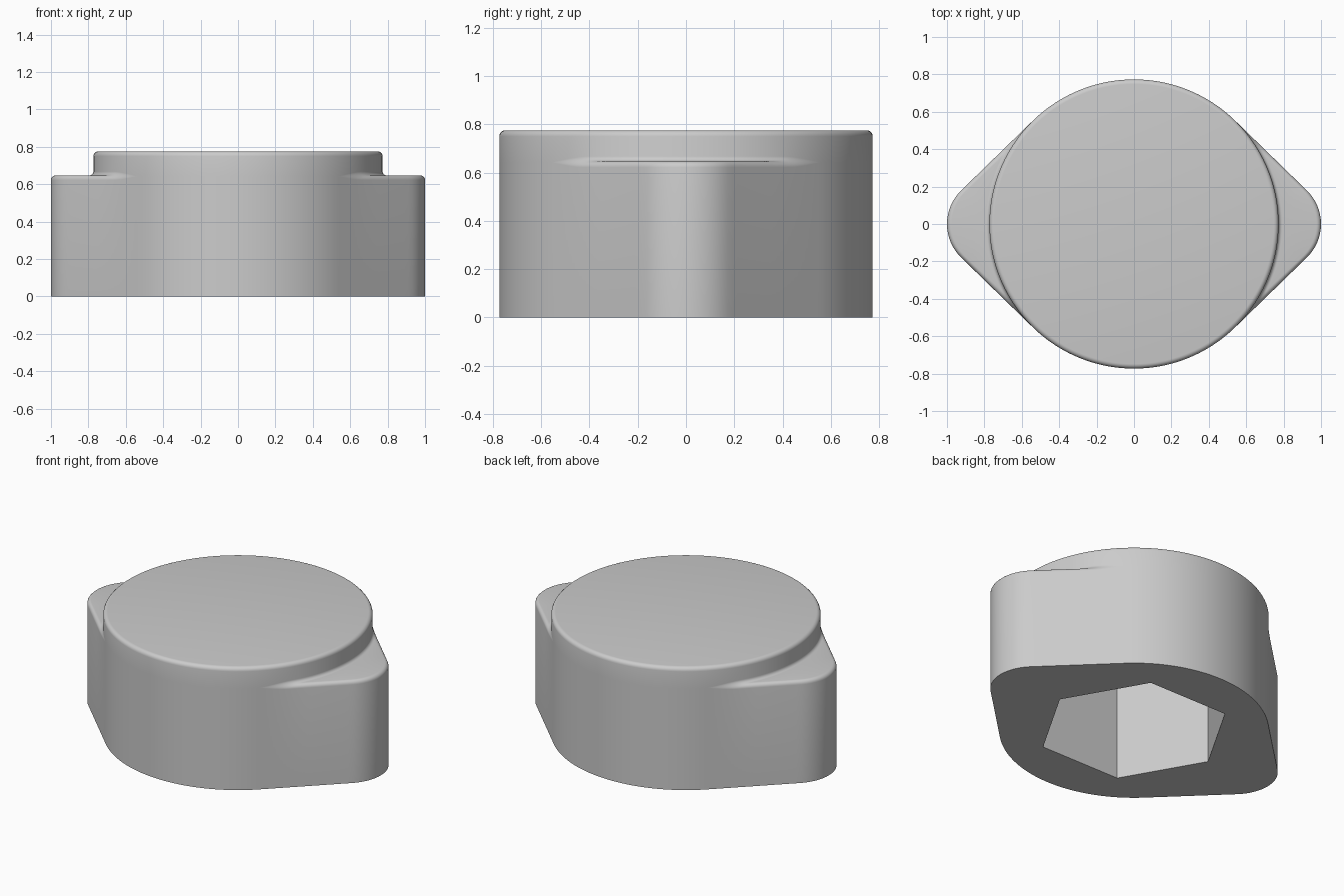
import bpy, bmesh
from math import sin, cos, sqrt, atan2, acos, pi, radians

cube = bpy.data.objects.get("Cube")
if cube:
    bpy.data.objects.remove(cube, do_unlink=True)

R, TOP = 0.773, 0.775            # round drum
TIP_R, TIP_X = 0.25, 0.75        # rounded lug ends
LUG_TOP, FILLET, COVE = 0.647, 0.025, 0.02
HEX_R, HEX_DEPTH = 0.555, 0.645  # socket underneath
SEGMENTS, STEPS = 240, 5

PHI = acos((R - TIP_R) / TIP_X)  # direction of the lug's flat flank
TIP_ANGLE = atan2(TIP_R * sin(PHI), TIP_X + TIP_R * cos(PHI))


def outline_radius(a):
    """Drum with two tangent, round-ended lugs."""
    a = atan2(abs(sin(a)), abs(cos(a)))
    if a >= PHI:
        return R
    if a > TIP_ANGLE:
        return R / cos(a - PHI)
    return TIP_X * cos(a) + sqrt(TIP_R ** 2 - (TIP_X * sin(a)) ** 2)


def hex_radius(a):
    third = pi / 3
    return HEX_R * cos(third / 2) / cos(a % third - third / 2)


def arc_rise(distance, radius):
    rest = max(radius - distance, 0)
    return sqrt(radius ** 2 - rest ** 2)


def profile(a):
    """Section from the socket ceiling, around the outside, to the top."""
    outer, socket = outline_radius(a), hex_radius(a)
    gap = outer - R
    points = [(socket, HEX_DEPTH), (socket, 0), (outer, 0)]
    # rounded lug edge, then the cove against the drum
    bends = [1 - cos(pi / 2 * i / STEPS) for i in range(STEPS + 1)]
    radii = [outer - min(FILLET, gap / 2) * b for b in bends]
    radii += [R + min(COVE, gap / 2) * b for b in reversed(bends)]
    for r in radii:
        z = LUG_TOP - FILLET + arc_rise(outer - r, FILLET)
        z += COVE - arc_rise(r - R, COVE)
        points.append((r, z))
    # rounded drum rim
    for i in range(STEPS + 1):
        t = pi / 2 * i / STEPS
        points.append((R - FILLET * (1 - cos(t)), TOP - FILLET * (1 - sin(t))))
    return points


# Sweep the section around the axis
bm = bmesh.new()
columns = []
for i in range(SEGMENTS):
    a = 2 * pi * i / SEGMENTS
    columns.append([bm.verts.new((r * cos(a), r * sin(a), z)) for r, z in profile(a)])
for i, col in enumerate(columns):
    nxt = columns[(i + 1) % SEGMENTS]
    for j in range(len(col) - 1):
        bm.faces.new((col[j], nxt[j], nxt[j + 1], col[j + 1]))
bm.faces.new([c[-1] for c in columns])   # drum top
bm.faces.new([c[0] for c in columns])    # socket ceiling
bmesh.ops.remove_doubles(bm, verts=bm.verts[:], dist=0.0001)
bmesh.ops.recalc_face_normals(bm, faces=bm.faces[:])

mesh = bpy.data.meshes.new("knob_body")
bm.to_mesh(mesh)
bm.free()
body = bpy.data.objects.new("knob_body", mesh)
bpy.context.collection.objects.link(body)

# Plain grey
grey = bpy.data.materials.new("light_grey")
grey.use_nodes = True
colour = (0.6, 0.6, 0.6, 1)
grey.diffuse_color = colour
grey.node_tree.nodes["Principled BSDF"].inputs["Base Color"].default_value = colour
mesh.materials.append(grey)

bpy.ops.object.select_all(action='DESELECT')
body.select_set(True)
bpy.context.view_layer.objects.active = body
bpy.ops.object.shade_smooth_by_angle(angle=radians(30))
